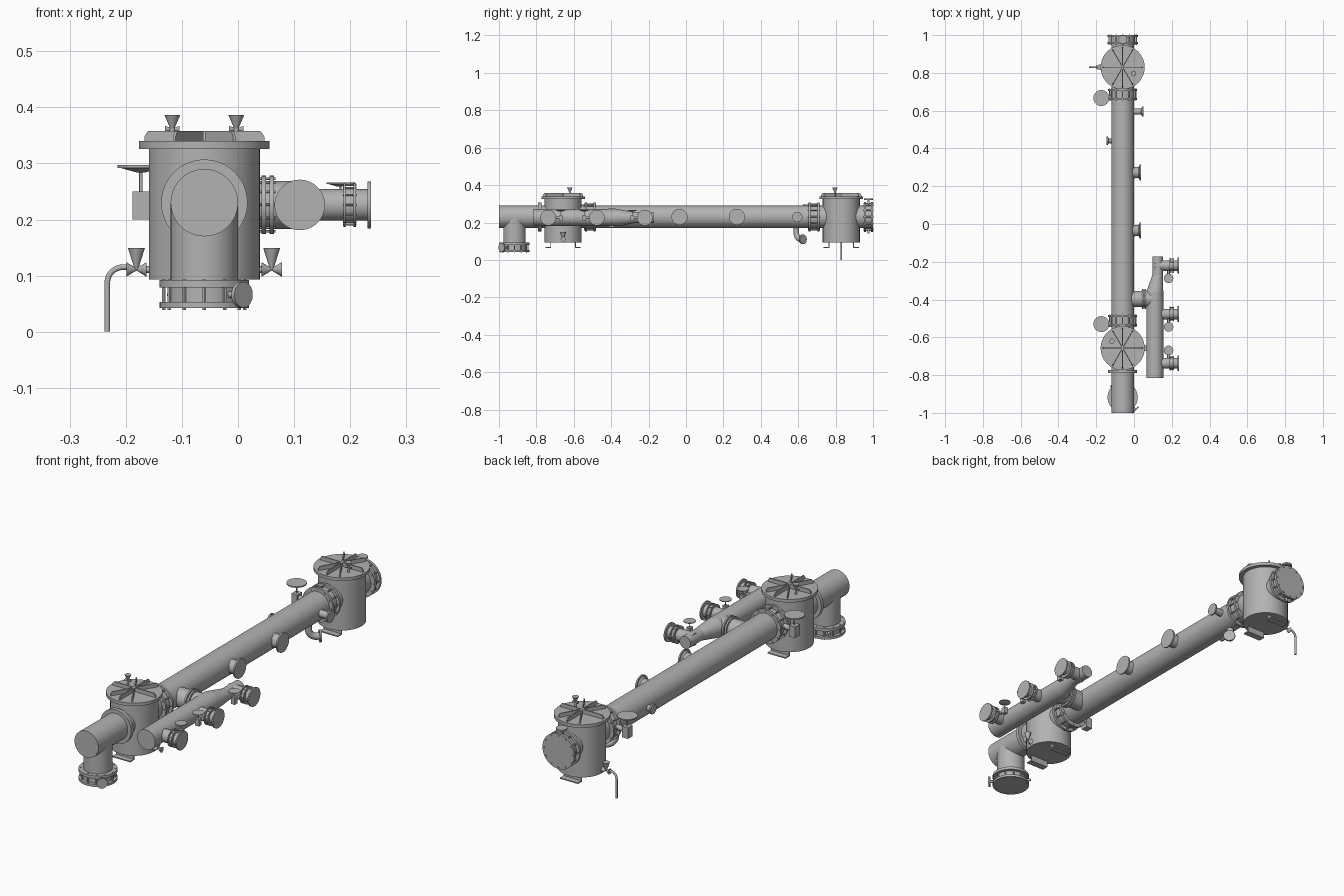
import bpy
import bmesh
from math import pi, cos, sin, radians
from mathutils import Vector as V

if "Cube" in bpy.data.objects:
    bpy.data.objects.remove(bpy.data.objects["Cube"])

steel = bpy.data.materials.new("steel grey")
steel.use_nodes = True
GREY = (0.45, 0.45, 0.45, 1)
steel.diffuse_color = GREY
steel.node_tree.nodes["Principled BSDF"].inputs["Base Color"].default_value = GREY
parts = []
X, Y, Z = V((1, 0, 0)), V((0, 1, 0)), V((0, 0, 1))
AX, AZ = -0.06, 0.23          # main pipe axis
FRONT_Y, BACK_Y = -0.657, 0.83  # vessel centres


def add(name, data):
    ob = bpy.data.objects.new(name, data)
    data.materials.append(steel)
    bpy.context.collection.objects.link(ob)
    parts.append(ob)
    return ob


def from_bmesh(name, bm):
    me = bpy.data.meshes.new(name)
    bm.to_mesh(me)
    bm.free()
    return add(name, me)


def rod(name, a, b, r, r2=None, seg=40):
    """Cylinder or cone from a to b."""
    a, b = V(a), V(b)
    bm = bmesh.new()
    bmesh.ops.create_cone(bm, cap_ends=True, segments=seg, radius1=r,
                          radius2=r if r2 is None else r2, depth=(b - a).length)
    ob = from_bmesh(name, bm)
    ob.rotation_mode = 'QUATERNION'
    ob.rotation_quaternion = (b - a).to_track_quat('Z', 'Y')
    ob.location = (a + b) / 2
    return ob


def box(name, c, size):
    bm = bmesh.new()
    bmesh.ops.create_cube(bm, size=1)
    bmesh.ops.scale(bm, vec=size, verts=bm.verts)
    bmesh.ops.translate(bm, vec=c, verts=bm.verts)
    return from_bmesh(name, bm)


def tube(name, pts, r):
    cu = bpy.data.curves.new(name, 'CURVE')
    cu.dimensions = '3D'
    cu.bevel_depth, cu.bevel_resolution, cu.use_fill_caps = r, 4, True
    sp = cu.splines.new('POLY')
    sp.points.add(len(pts) - 1)
    for p, q in zip(sp.points, pts):
        p.co = (*q, 1)
    return add(name, cu)


def bolts(c, axis, r, half, size, count=12):
    side = axis.orthogonal().normalized()
    up = axis.cross(side)
    for i in range(count):
        t = 2 * pi * (i + 0.5) / count
        p = c + (side * cos(t) + up * sin(t)) * r
        rod("flange_bolt", p - axis * half, p + axis * half, size, seg=6)


def flange_pair(name, c, axis, r, half, thick):
    """Two outer rings, a narrower body and the bolts through them."""
    for s in (-1, 1):
        rod(name + "_flange", c + axis * s * half, c + axis * s * (half - thick), r)
    rod(name + "_body", c - axis * half, c + axis * half, r * 0.82)
    bolts(c, axis, r * 0.9, half + thick * 0.3, r * 0.045)


def wheel_valve(c, axis, side, k, r, half, shift):
    """Gate valve with a side gearbox and a horizontal handwheel."""
    flange_pair("valve", c, axis, r, half, half * 0.36)
    g = c + side * 0.113 * k + axis * shift
    rod("gear_shaft", c + axis * shift, g, 0.012 * k, seg=16)
    box("gearbox", g - Z * 0.005 * k, V((0.03, 0.034, 0.05)) * k)
    rod("valve_stem", g, g + Z * 0.058 * k, 0.003 * k, seg=12)
    rod("handwheel_hub", g + Z * 0.054 * k, g + Z * 0.062 * k, 0.008 * k, 0.037 * k)
    rod("handwheel", g + Z * 0.062 * k, g + Z * 0.067 * k, 0.042 * k)


def lever_valve(c, axis, side):
    """Wafer valve with a radial shaft and a small wheel."""
    flange_pair("end_valve", c, axis, 0.08, 0.024, 0.011)
    rod("end_valve_shaft", c - side * 0.088, c + side * 0.095, 0.006, seg=16)
    rod("end_valve_wheel", c + side * 0.091, c + side * 0.099, 0.023)


def needle_valve(c, side):
    """Bow-tie valve with a cone on top."""
    rod("drain_stub", c - side * 0.024, c - side * 0.014, 0.006, seg=16)
    for s in (-1, 1):
        rod("valve_cone", c, c + side * s * 0.018, 0.002, 0.013, 24)
    rod("valve_top_cone", c, c + Z * 0.038, 0.003, 0.015, 24)


def nozzle(y, side, length, neck, r):
    """Trumpet nozzle on the side of the main pipe."""
    a = V((AX, y, AZ)) + X * side * 0.05
    b = V((AX, y, AZ)) + X * side * (0.06 + length)
    rod("nozzle_neck", a, b, neck * 1.1, neck)
    rod("nozzle_collar", b - X * side * 0.014, b - X * side * 0.007, neck, r * 0.85)
    rod("nozzle_flange", b - X * side * 0.007, b, r)


def rib(name, y, ang):
    """Radial lid rib with a chamfered outer corner."""
    profile = [(0, 0.335), (0.107, 0.335), (0.107, 0.348), (0.1, 0.358), (0, 0.358)]
    d, n = V((cos(ang), sin(ang), 0)), V((-sin(ang), cos(ang), 0)) * 0.0025
    bm = bmesh.new()
    face = bm.faces.new([bm.verts.new(V((AX, y, z)) + d * r - n) for r, z in profile])
    ext = bmesh.ops.extrude_face_region(bm, geom=[face])["geom"]
    bmesh.ops.translate(bm, vec=n * 2, verts=[v for v in ext if isinstance(v, bmesh.types.BMVert)])
    bmesh.ops.recalc_face_normals(bm, faces=bm.faces)
    from_bmesh(name, bm)


def vessel(y, vent):
    """Strainer vessel with ribbed lid, feet and vent."""
    rod("vessel_body", (AX, y, 0.093), (AX, y, 0.33), 0.099, seg=64)
    rod("vessel_lid", (AX, y, 0.326), (AX, y, 0.34), 0.1165, seg=64)
    for a in (0, 60, 90, 120, 180, 240, 270, 300):
        rib("lid_rib", y, radians(a))
    for s in (-1, 1):
        box("foot_web", (AX, y + s * 0.066, 0.082), (0.09, 0.005, 0.034))
        box("foot_plate", (AX, y + s * 0.079, 0.0675), (0.09, 0.03, 0.005))
    v = V((AX, y, 0.34)) + V(vent)
    rod("vent_stub", v, v + Z * 0.022, 0.005, seg=16)
    for s in (-1, 1):
        rod("vent_cone", v + Z * 0.021, v + Z * 0.021 + X * s * 0.013, 0.001, 0.006, 16)
    rod("vent_top_cone", v + Z * 0.018, v + Z * 0.046, 0.002, 0.014, 24)


# Main pipe run
rod("inlet_pipe", (AX, -1, AZ), (AX, -0.7, AZ), 0.06, seg=48)
rod("inlet_flange", (AX, -0.79, AZ), (AX, -0.773, AZ), 0.077, seg=48)
rod("main_pipe", (AX, -0.6, AZ), (AX, 0.78, AZ), 0.06, seg=48)
rod("outlet_pipe", (AX, 0.86, AZ), (AX, 0.97, AZ), 0.06, seg=48)
vessel(FRONT_Y, (-0.057, 0.036, 0))
vessel(BACK_Y, (0.057, -0.034, 0))
for y in (-0.512, 0.685):
    wheel_valve(V((AX, y, AZ)), Y, -X, 1, 0.077, 0.029, -0.018)

# Downward inlet branch and both end valves
rod("inlet_branch", (AX, -0.917, AZ), (AX, -0.917, 0.06), 0.06, seg=48)
rod("inlet_branch_flange", (AX, -0.917, 0.082), (AX, -0.917, 0.092), 0.08, seg=48)
lever_valve(V((AX, -0.917, 0.066)), -Z, V((1, -1, 0)).normalized())
lever_valve(V((AX, 0.976, AZ)), Y, Z)

# Nozzles on the main pipe
for y in (-0.035, 0.272):
    nozzle(y, 1, 0.036, 0.028, 0.043)
nozzle(0.595, 1, 0.05, 0.015, 0.027)
nozzle(0.44, -1, 0.025, 0.012, 0.022)

# Bent nozzle under the main pipe
d = V((1, 1, 0)).normalized()
top = V((AX, 0.59, 0.145))
arc = [top + d * 0.035 * (1 - cos(t * pi / 16)) - Z * 0.035 * sin(t * pi / 16) for t in range(9)]
tube("bent_nozzle", [top + Z * 0.04] + arc + [arc[-1] + d * 0.015], 0.015)
rod("bent_nozzle_flange", arc[-1] + d * 0.01, arc[-1] + d * 0.018, 0.026)

# Side manifold with eccentric reducer
MX, MZ = 0.11, 0.226
rod("branch_pipe", (AX, -0.397, MZ), (MX, -0.397, MZ), 0.043)
flange_pair("branch", V((0.053, -0.397, MZ)), X, 0.052, 0.011, 0.008)
rod("manifold_pipe", (MX, -0.815, MZ), (MX, -0.36, MZ), 0.045, seg=48)
reducer = rod("manifold_reducer", (MX, -0.36, MZ), (MX, -0.27, MZ), 0.045, 0.028, 48)
for v in reducer.data.vertices:
    if v.co.z > 0:
        v.co += reducer.rotation_quaternion.inverted() @ (X * 0.015)
rod("manifold_end", (MX + 0.015, -0.275, MZ), (MX + 0.015, -0.172, MZ), 0.028)
for y, s in ((-0.22, -1), (-0.477, -1), (-0.737, 1)):
    c = V((0.199, y, MZ))
    rod("outlet_nozzle", (MX, y, MZ), (0.235, y, MZ), 0.028)
    wheel_valve(c, X, Y * s, 0.6, 0.039, 0.011, -0.016)
    rod("outlet_flange", (0.231, y, MZ), (0.237, y, MZ), 0.042)

# Drain valves and drain pipe
needle_valve(V((0.06, FRONT_Y, 0.111)), X)
drain = V((-0.181, BACK_Y, 0.111))
needle_valve(drain, -X)
bend = V((-0.205, BACK_Y, 0.087))
curve = [bend + V((-0.028 * sin(t * pi / 16), 0, 0.028 * cos(t * pi / 16))) for t in range(9)]
tube("drain_pipe", [drain + V((-0.012, 0, 0.004))] + curve + [V((-0.233, BACK_Y, 0))], 0.005)

# Mesh conversion and smooth shading with sharp rims
bpy.ops.object.select_all(action='DESELECT')
for ob in parts:
    ob.select_set(True)
bpy.context.view_layer.objects.active = parts[0]
bpy.ops.object.convert(target='MESH')
bpy.ops.object.shade_smooth_by_angle(angle=radians(35))
